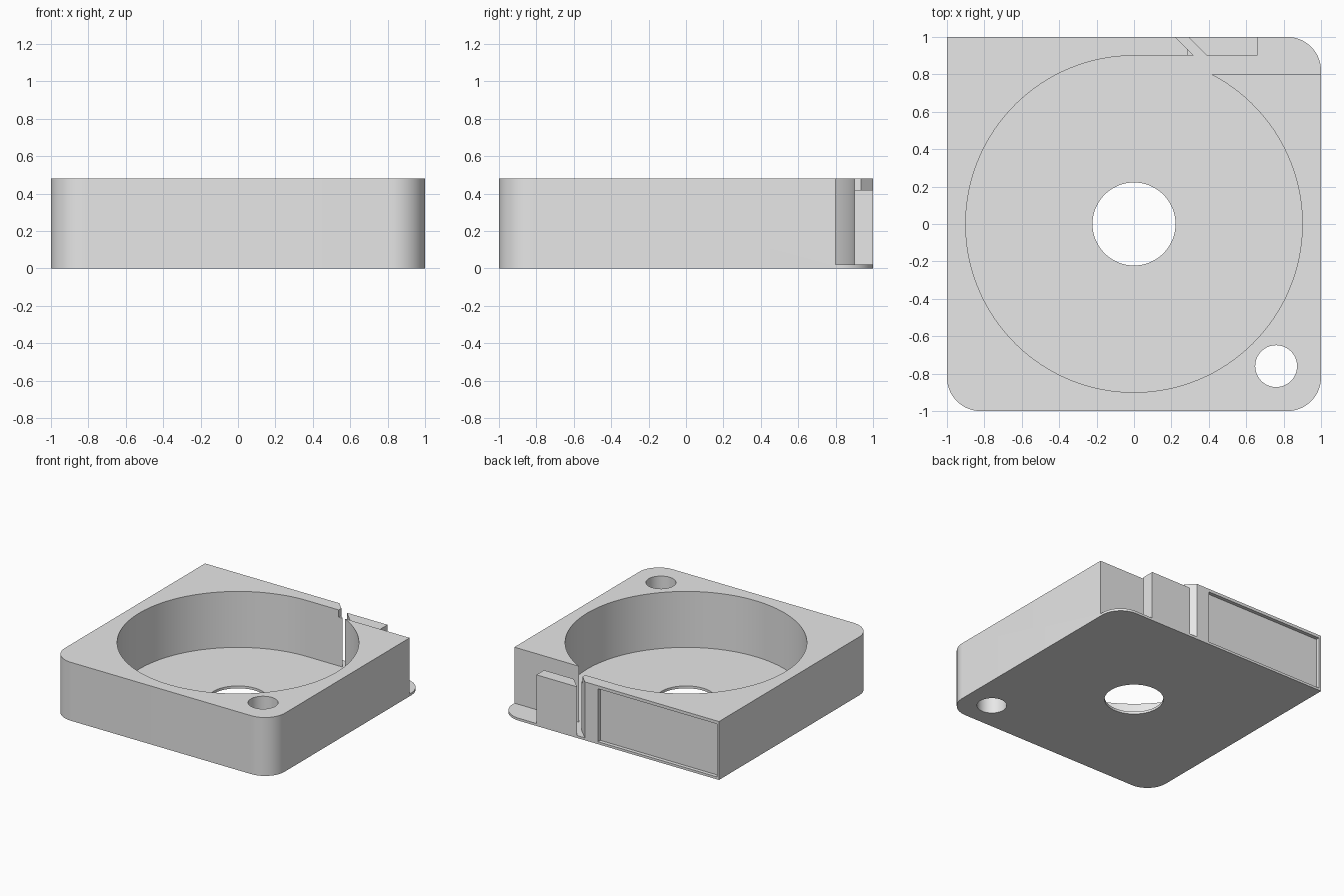
import bpy
import bmesh
from math import cos, sin, radians, sqrt, degrees, asin

cube = bpy.data.objects.get("Cube")
if cube:
    bpy.data.objects.remove(cube, do_unlink=True)

HEIGHT, FLOOR, BORE = 0.48, 0.02, 0.9
CORNER = 0.18

grey = bpy.data.materials.new("plain grey")
grey.use_nodes = True
grey.diffuse_color = (0.8, 0.8, 0.8, 1)
grey.node_tree.nodes["Principled BSDF"].inputs["Base Color"].default_value = (0.8, 0.8, 0.8, 1)


def arc(cx, cy, r, start, end, steps):
    """Points along an arc, angles in degrees."""
    angles = [radians(start + (end - start) * i / steps) for i in range(steps + 1)]
    return [(cx + r * cos(a), cy + r * sin(a)) for a in angles]


def prism(name, outline, z0, z1):
    """Extrude a flat outline from z0 to z1."""
    bm = bmesh.new()
    face = bm.faces.new([bm.verts.new((x, y, z0)) for x, y in outline])
    top = bmesh.ops.extrude_face_region(bm, geom=[face])["geom"]
    bmesh.ops.translate(bm, vec=(0, 0, z1 - z0),
                        verts=[v for v in top if isinstance(v, bmesh.types.BMVert)])
    bmesh.ops.recalc_face_normals(bm, faces=bm.faces)
    mesh = bpy.data.meshes.new(name)
    bm.to_mesh(mesh)
    bm.free()
    mesh.materials.append(grey)
    obj = bpy.data.objects.new(name, mesh)
    bpy.context.collection.objects.link(obj)
    return obj


def rectangle(x0, x1, y0, y1):
    return [(x0, y0), (x1, y0), (x1, y1), (x0, y1)]


def activate(obj):
    bpy.ops.object.select_all(action="DESELECT")
    obj.select_set(True)
    bpy.context.view_layer.objects.active = obj


def cut(target, cutter):
    """Subtract the cutter from the target and discard it."""
    cutter.hide_render = True
    mod = target.modifiers.new("cut", "BOOLEAN")
    mod.operation, mod.solver, mod.object = "DIFFERENCE", "EXACT", cutter
    activate(target)
    bpy.ops.object.modifier_apply(modifier=mod.name)
    bpy.data.objects.remove(cutter, do_unlink=True)


# Housing: square block with three rounded corners and one sharp corner
k = 1 - CORNER
outline = [(-1, 1)]
for cx, cy, start in ((-k, -k, 180), (k, -k, 270), (k, k, 0)):
    outline += arc(cx, cy, CORNER, start, start + 90, 16)
housing = prism("housing", outline, 0, HEIGHT)

# Round chamber with a tangent outlet that opens at the back left corner
mouth_y = 0.8
mouth_angle = degrees(asin(mouth_y / BORE))
chamber = arc(0, 0, BORE, 90, 360 + mouth_angle, 120)
chamber += [(1.2, mouth_y), (1.2, 1.2), (0.02, 1.2), (0.32, BORE)]
cut(housing, prism("chamber_cutter", chamber, FLOOR, 1))

# Central inlet and corner screw hole
cut(housing, prism("inlet_cutter", arc(0, 0, 0.222, 0, 354, 59), -0.5, 1))
cut(housing, prism("screw_cutter", arc(0.76, -0.76, 0.112, 0, 352.5, 47), -0.5, 1))

# Shallow panel recess in the back wall, and the blunted upper tip of that wall
cut(housing, prism("recess_cutter", rectangle(-0.98, 0.1, 0.97, 1.2), FLOOR, 0.455))
cut(housing, prism("tip_cutter", rectangle(0.285, 0.36, 0.85, 0.95), 0.42, 1))

# Lower block in the outlet, its slanted end parallel to the wall end
block = prism("outlet_block", [(0.29, 1), (0.39, BORE), (0.66, BORE), (0.66, 1)], FLOOR, 0.42)

for obj in (housing, block):
    activate(obj)
    bpy.ops.object.shade_smooth_by_angle(angle=radians(30))
